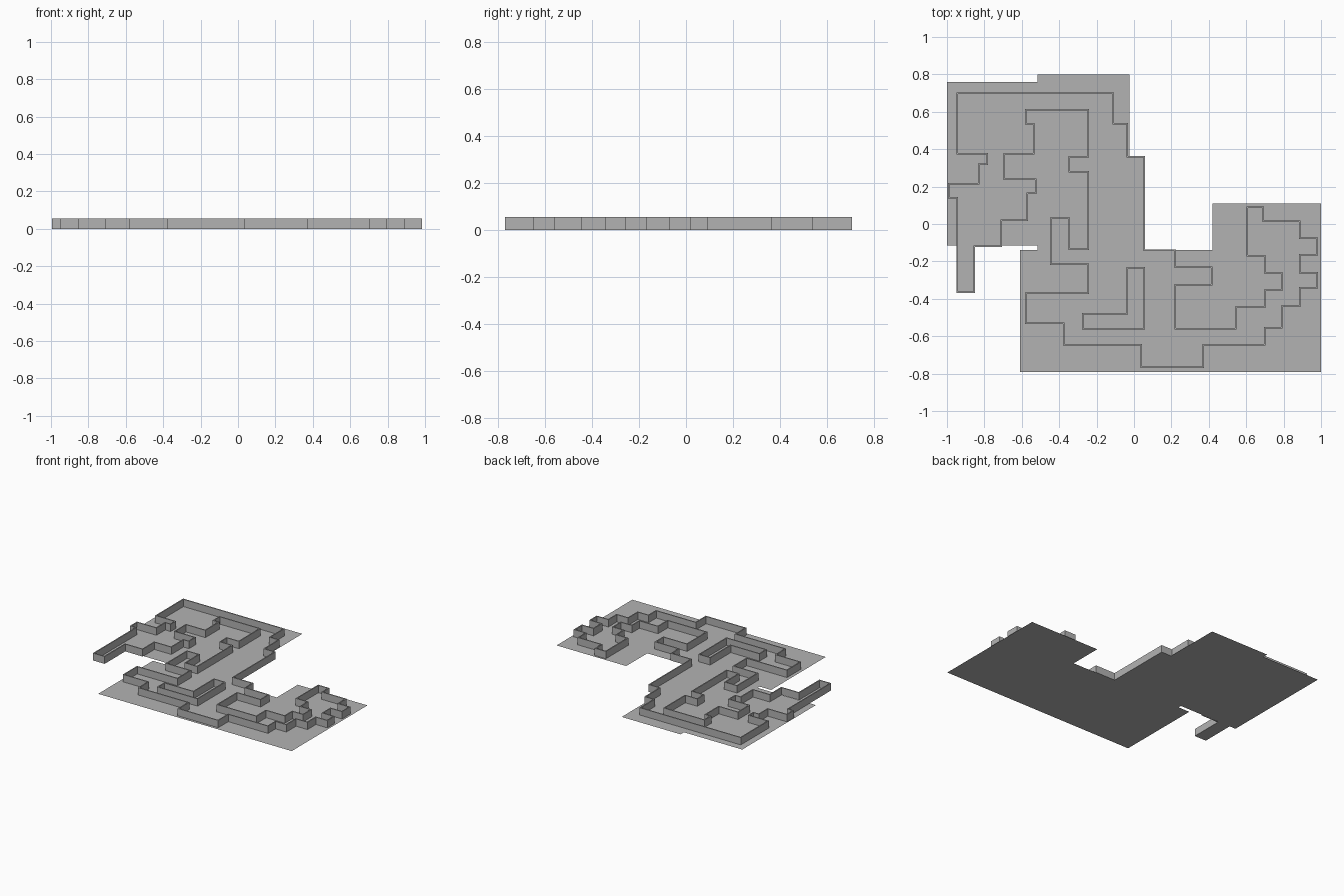
import bpy, bmesh

if "Cube" in bpy.data.objects:
    bpy.data.objects.remove(bpy.data.objects["Cube"])

WALL_H = 0.055
WALL_T = 0.008

grey = bpy.data.materials.new("plain grey")
grey.diffuse_color = (0.45, 0.45, 0.45, 1)
grey.use_nodes = True
grey.node_tree.nodes["Principled BSDF"].inputs["Base Color"].default_value = grey.diffuse_color


def make_object(name, bm):
    bmesh.ops.recalc_face_normals(bm, faces=bm.faces)
    mesh = bpy.data.meshes.new(name)
    bm.to_mesh(mesh)
    bm.free()
    mesh.materials.append(grey)
    obj = bpy.data.objects.new(name, mesh)
    bpy.context.collection.objects.link(obj)
    return obj


def floor_panel(name, x0, y0, x1, y1):
    """Flat sheet on the ground, facing up."""
    mesh = bpy.data.meshes.new(name)
    mesh.from_pydata([(x0, y0, 0), (x1, y0, 0), (x1, y1, 0), (x0, y1, 0)], [], [(0, 1, 2, 3)])
    mesh.materials.append(grey)
    bpy.context.collection.objects.link(bpy.data.objects.new(name, mesh))


def wall_loop(name, steps):
    """Closed right-angled wall; each step goes to a new x, then to a new y."""
    bm = bmesh.new()
    y = steps[-1][1]
    ring = []
    for x, new_y in steps:
        ring += [bm.verts.new((x, y, 0)), bm.verts.new((x, new_y, 0))]
        y = new_y
    edges = [bm.edges.new((a, b)) for a, b in zip(ring, ring[1:] + ring[:1])]
    ext = bmesh.ops.extrude_edge_only(bm, edges=edges)
    top = [g for g in ext["geom"] if isinstance(g, bmesh.types.BMVert)]
    bmesh.ops.translate(bm, verts=top, vec=(0, 0, WALL_H))
    obj = make_object(name, bm)
    mod = obj.modifiers.new("thickness", 'SOLIDIFY')
    mod.thickness = WALL_T
    mod.offset = 0
    mod.use_even_offset = True


# floor sheets
floor_panel("floor_north_west", -1, -0.115, -0.515, 0.76)
floor_panel("floor_north", -0.515, -0.14, -0.025, 0.80)
floor_panel("floor_middle_strip", -0.025, -0.14, 0.055, 0.36)
floor_panel("floor_south", -0.61, -0.79, 1, -0.14)
floor_panel("floor_east", 0.42, -0.14, 1, 0.11)
floor_panel("floor_corridor", -0.945, -0.365, -0.855, -0.115)

# winding outer wall
wall_loop("outer_wall", [
    (-.11, .535), (-.035, .36), (.055, -.14), (.22, -.23), (.415, -.325),
    (.22, -.56), (.545, -.445), (.70, -.355), (.79, -.26), (.70, -.17),
    (.605, .09), (.69, .015), (.885, -.075), (.98, -.165), (.885, -.26),
    (.98, -.34), (.885, -.44), (.79, -.555), (.70, -.645), (.37, -.765),
    (.04, -.645), (-.375, -.53), (-.58, -.37), (-.245, -.215), (-.445, .03),
    (-.345, -.135), (-.245, .28), (-.345, .36), (-.245, .61), (-.58, .535),
    (-.535, .375), (-.695, .24), (-.525, .165), (-.57, .02), (-.71, -.12),
    (-.855, -.365), (-.945, .14), (-.99, .215), (-.83, .32), (-.785, .375),
    (-.945, .70)])

# free-standing L-shaped island wall
wall_loop("island_wall", [(.055, -.56), (-.275, -.48), (-.035, -.235)])
